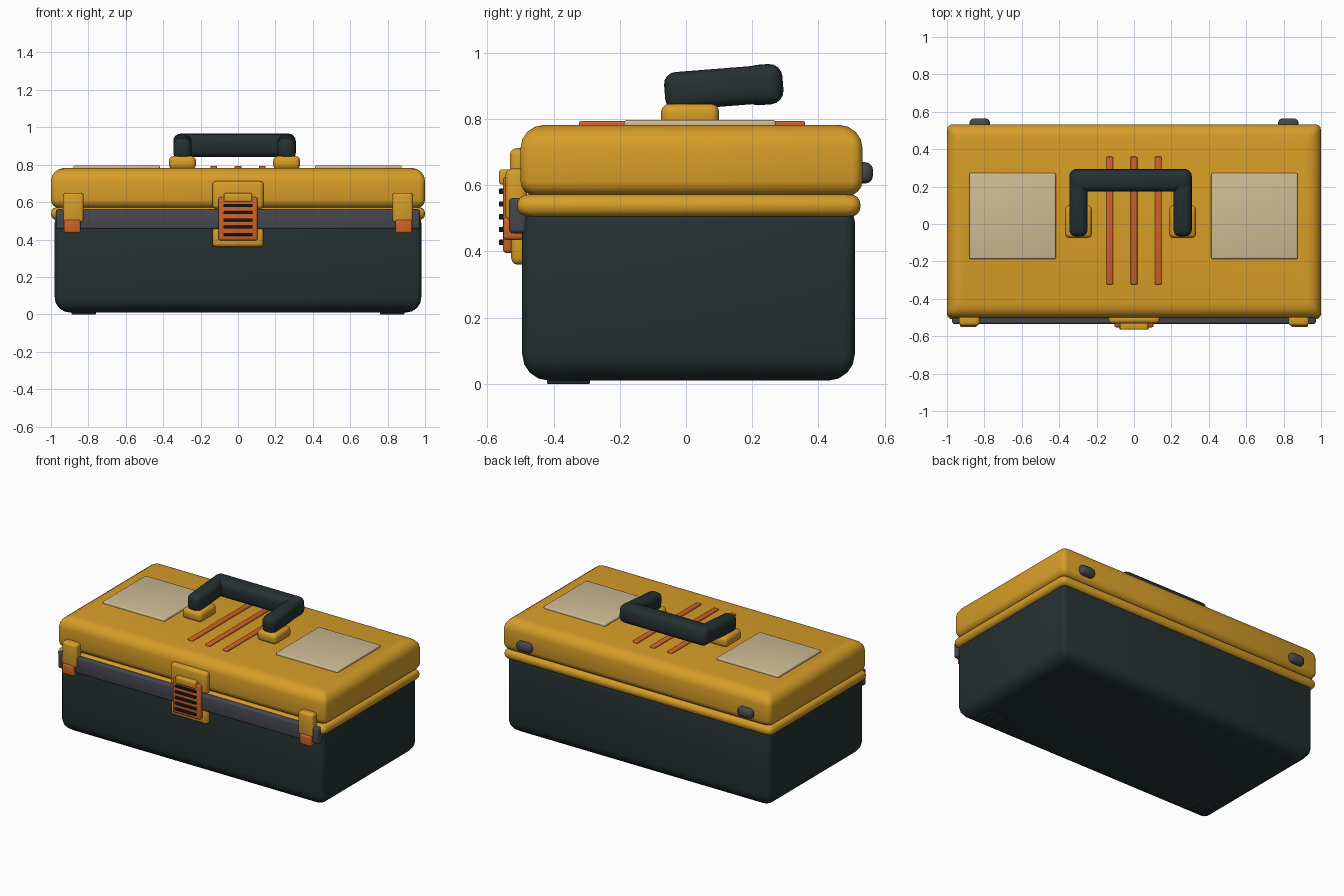
import bpy, bmesh, math
from mathutils import Matrix, Vector

if "Cube" in bpy.data.objects:
    bpy.data.objects.remove(bpy.data.objects["Cube"])


def material(name, rgb):
    m = bpy.data.materials.new(name)
    m.diffuse_color = (*rgb, 1)
    m.use_nodes = True
    m.node_tree.nodes["Principled BSDF"].inputs["Base Color"].default_value = m.diffuse_color
    return m


YELLOW = material("yellow plastic", (0.68, 0.34, 0.021))
DARK = material("dark plastic", (0.018, 0.030, 0.031))
GREY = material("grey plastic", (0.062, 0.064, 0.078))
ORANGE = material("orange plastic", (0.62, 0.125, 0.022))
CREAM = material("cream label", (0.62, 0.50, 0.30))
BLACK = material("black slot", (0.008, 0.010, 0.011))


def finish(name, bm, mat):
    bmesh.ops.recalc_face_normals(bm, faces=bm.faces)
    me = bpy.data.meshes.new(name)
    bm.to_mesh(me)
    bm.free()
    me.materials.append(mat)
    ob = bpy.data.objects.new(name, me)
    bpy.context.collection.objects.link(ob)
    bpy.ops.object.select_all(action='DESELECT')
    ob.select_set(True)
    bpy.context.view_layer.objects.active = ob
    bpy.ops.object.shade_smooth_by_angle(angle=math.radians(40))
    return ob


def box(name, x, y, z, mat, bevel=0.0, segs=3, tilt=0.0):
    """Rounded box from (min, max) ranges, tilted about x."""
    bm = bmesh.new()
    bmesh.ops.create_cube(bm, size=1)
    bmesh.ops.scale(bm, vec=(x[1] - x[0], y[1] - y[0], z[1] - z[0]), verts=bm.verts)
    if bevel:
        bmesh.ops.bevel(bm, geom=bm.edges[:], offset=bevel, segments=segs,
                        profile=0.5, affect='EDGES')
    centre = Vector(((x[0] + x[1]) / 2, (y[0] + y[1]) / 2, (z[0] + z[1]) / 2))
    bm.transform(Matrix.Translation(centre) @ Matrix.Rotation(math.radians(tilt), 4, 'X'))
    return finish(name, bm, mat)


def shell(name, x, y, z, mat, low, high, corner=0.03, segs=4):
    """Stacked rounded rectangles: edge rounding low/high, small upright corners."""
    layers = []
    for i in range(segs + 1):
        a = math.pi / 2 * i / segs
        layers.append((low * (1 - math.sin(a)), z[0] + low * (1 - math.cos(a))))
    for i in range(segs + 1):
        a = math.pi / 2 * i / segs
        layers.append((high * (1 - math.cos(a)), z[1] - high * (1 - math.sin(a))))
    bm = bmesh.new()
    rings = []
    for inset, h in layers:
        ring = []
        for k, (sx, sy) in enumerate(((1, 1), (-1, 1), (-1, -1), (1, -1))):
            cx = x[1] - inset - corner if sx > 0 else x[0] + inset + corner
            cy = y[1] - inset - corner if sy > 0 else y[0] + inset + corner
            for j in range(4):
                a = math.pi / 2 * (k + j / 3)
                ring.append(bm.verts.new((cx + corner * math.cos(a),
                                          cy + corner * math.sin(a), h)))
        rings.append(ring)
    for a, b in zip(rings, rings[1:]):
        n = len(a)
        for i in range(n):
            bm.faces.new((a[i], a[(i + 1) % n], b[(i + 1) % n], b[i]))
    bm.faces.new(rings[0])
    bm.faces.new(rings[-1])
    return finish(name, bm, mat)


def pair(name, x, *args, **kw):
    """A part and its mirror image across x = 0."""
    box(name + "_right", x, *args, **kw)
    box(name + "_left", (-x[1], -x[0]), *args, **kw)


# Case: tub, rim and lid
shell("tub", (-0.98, 0.98), (-0.495, 0.51), (0.01, 0.53), DARK, 0.08, 0.04)
shell("rim", (-1.0, 1.0), (-0.51, 0.527), (0.505, 0.572), YELLOW, 0.03, 0.03)
shell("lid", (-1.0, 1.0), (-0.5, 0.533), (0.568, 0.782), YELLOW, 0.045, 0.07)
pair("foot", (0.76, 0.89), (-0.42, -0.29), (0.0, 0.03), DARK, bevel=0.004)

# Front band, corner clips and rear hinges
box("front_band", (-0.972, 0.972), (-0.535, -0.48), (0.455, 0.562), GREY, bevel=0.012)
pair("clip", (0.825, 0.936), (-0.545, -0.48), (0.49, 0.65), YELLOW, bevel=0.018)
pair("clip_tab", (0.842, 0.93), (-0.552, -0.49), (0.435, 0.505), ORANGE, bevel=0.01)
pair("hinge", (0.77, 0.88), (0.5, 0.565), (0.605, 0.67), GREY, bevel=0.024)

# Central latch with slots
box("latch_upper_plate", (-0.137, 0.137), (-0.532, -0.48), (0.565, 0.712), YELLOW, bevel=0.02)
box("latch_lower_plate", (-0.137, 0.137), (-0.528, -0.48), (0.36, 0.47), YELLOW, bevel=0.02)
box("latch", (-0.105, 0.105), (-0.553, -0.51), (0.395, 0.627), ORANGE, bevel=0.012)
box("latch_lip", (-0.075, 0.075), (-0.565, -0.525), (0.602, 0.648), YELLOW, bevel=0.008)
for i in range(5):
    h = 0.428 + i * 0.0385
    box(f"latch_slot_{i + 1}", (-0.078, 0.078), (-0.565, -0.549),
        (h - 0.008, h + 0.008), BLACK, bevel=0.003, segs=2)

# Lid top: labels and ribs
for side, x in (("left", (-0.88, -0.418)), ("right", (0.413, 0.875))):
    box("label_" + side, x, (-0.187, 0.272), (0.77, 0.797), CREAM, bevel=0.008)
for i, c in enumerate((-0.13, 0.0, 0.13)):
    box(f"lid_rib_{i + 1}", (c - 0.018, c + 0.018), (-0.323, 0.36), (0.77, 0.794),
        ORANGE, bevel=0.006)

# Carry handle: mounts, tilted arms and grip
for side, c in (("left", -0.297), ("right", 0.26)):
    box("handle_mount_" + side, (c - 0.072, c + 0.072), (-0.075, 0.1), (0.775, 0.846),
        YELLOW, bevel=0.024)
    box("handle_arm_" + side, (c - 0.049, c + 0.049), (-0.065, 0.26), (0.837, 0.952),
        DARK, bevel=0.036, segs=4, tilt=4.5)
box("handle_grip", (-0.346, 0.309), (0.175, 0.293), (0.843, 0.965), DARK,
    bevel=0.04, segs=4, tilt=4.5)
